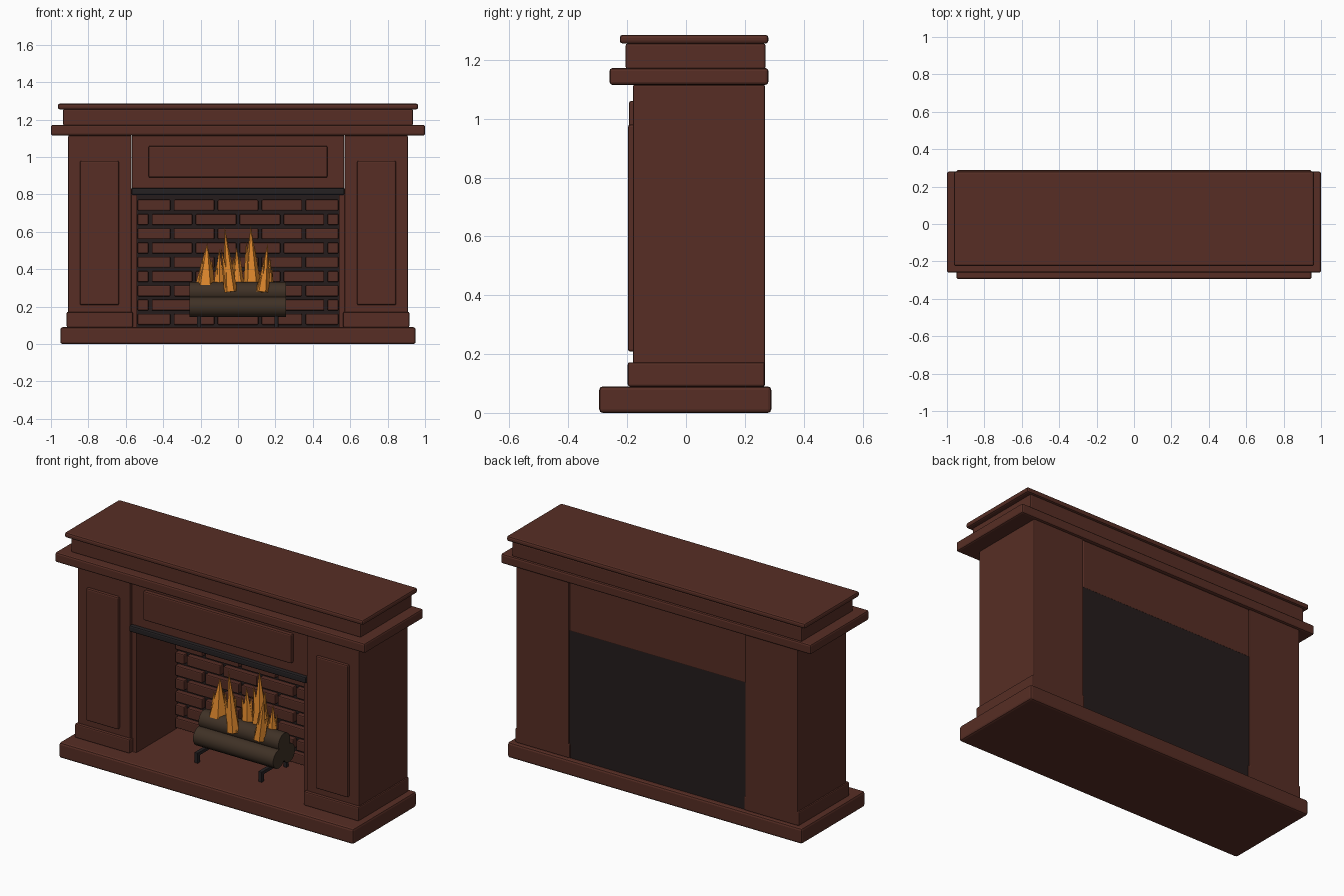
import bpy, bmesh, math, random
from mathutils import Vector, Matrix

random.seed(4)
cube = bpy.data.objects.get("Cube")
if cube:
    bpy.data.objects.remove(cube)


def material(name, r, g, b):
    m = bpy.data.materials.new(name)
    m.use_nodes = True
    m.diffuse_color = (r, g, b, 1)
    bsdf = m.node_tree.nodes["Principled BSDF"]
    bsdf.inputs["Base Color"].default_value = (r, g, b, 1)
    bsdf.inputs["Roughness"].default_value = 0.8
    return m


WOOD = material("mahogany wood", 0.095, 0.027, 0.018)
BRICK = material("brown brick", 0.09, 0.026, 0.018)
SOOT = material("soot black", 0.018, 0.012, 0.012)
IRON = material("dark iron", 0.018, 0.015, 0.016)
BARK = material("log bark", 0.05, 0.031, 0.019)
FLAME = material("flame orange", 0.72, 0.24, 0.025)


def finish(name, bm, mat):
    bmesh.ops.recalc_face_normals(bm, faces=bm.faces)
    mesh = bpy.data.meshes.new(name)
    bm.to_mesh(mesh)
    bm.free()
    mesh.materials.append(mat)
    ob = bpy.data.objects.new(name, mesh)
    bpy.context.collection.objects.link(ob)
    return ob


def boxes(name, spans, mat, bevel=0.008):
    """One object from boxes given as (x range, y range, z range)."""
    bm = bmesh.new()
    for span in spans:
        mid = Vector([(a + b) / 2 for a, b in span])
        size = [b - a for a, b in span]
        bmesh.ops.create_cube(bm, size=1, matrix=Matrix.Translation(mid) @ Matrix.Diagonal((*size, 1)))
    ob = finish(name, bm, mat)
    if bevel:
        mod = ob.modifiers.new("soft edges", "BEVEL")
        mod.width = bevel
        mod.segments = 2
    return ob


def tapered(bm, start, end, r1, r2, sides):
    """Cylinder or cone running between two points."""
    start, end = Vector(start), Vector(end)
    axis = end - start
    turn = axis.to_track_quat("Z", "Y").to_matrix().to_4x4()
    bmesh.ops.create_cone(bm, cap_ends=True, segments=sides, radius1=r1, radius2=r2,
                          depth=axis.length, matrix=Matrix.Translation((start + end) / 2) @ turn)


# Hearth slab and stacked mantel
boxes("hearth_base", [((-0.95, 0.95), (-0.295, 0.29), (0, 0.09))], WOOD, 0.012)
boxes("mantel_shelf", [((-1, 1), (-0.26, 0.28), (1.115, 1.172))], WOOD, 0.01)
boxes("mantel_frieze", [((-0.935, 0.935), (-0.205, 0.27), (1.17, 1.255))], WOOD, 0.006)
boxes("mantel_top", [((-0.963, 0.963), (-0.225, 0.28), (1.255, 1.285))], WOOD, 0.01)

# Piers, mirrored on both sides
for side, s in (("left", 1), ("right", -1)):
    def across(a, b):
        return tuple(sorted((s * a, s * b)))
    boxes(side + "_pier", [(across(0.57, 0.908), (-0.18, 0.268), (0.09, 1.115))], WOOD, 0.005)
    boxes(side + "_plinth", [(across(0.562, 0.916), (-0.198, 0.268), (0.09, 0.172))], WOOD, 0.007)
    boxes(side + "_pier_panel", [(across(0.637, 0.845), (-0.197, -0.17), (0.208, 0.98))], WOOD, 0.008)
    boxes(side + "_firebox_wall", [(across(0.54, 0.572), (-0.165, 0.25), (0.088, 0.82))], WOOD, 0)

# Header above the opening
boxes("header", [((-0.568, 0.568), (-0.17, 0.262), (0.83, 1.115))], WOOD, 0.005)
boxes("header_panel", [((-0.478, 0.478), (-0.194, -0.165), (0.89, 1.06))], WOOD, 0.008)
boxes("iron_lintel", [((-0.57, 0.57), (-0.192, -0.155), (0.798, 0.835))], IRON, 0.008)
boxes("firebox_ceiling", [((-0.568, 0.568), (-0.155, 0.25), (0.8, 0.832))], SOOT, 0)
boxes("firebox_back", [((-0.57, 0.57), (0.215, 0.26), (0.088, 0.832))], SOOT, 0)

# Staggered bricks on the back wall
bricks = []
rows, pitch, length, edge, joint = 9, 0.0763, 0.235, 0.537, 0.009
for row in range(rows):
    z = 0.103 + row * pitch
    shift = 0 if row % 2 == 0 else length / 2
    for i in range(-3, 4):
        mid = i * length + shift
        x1 = max(mid - length / 2 + joint, -edge)
        x2 = min(mid + length / 2 - joint, edge)
        if x2 - x1 > 0.02:
            bricks.append(((x1, x2), (0.185, 0.22), (z, z + pitch - 2 * joint)))
boxes("back_wall_bricks", bricks, BRICK, 0.006)

# Andirons under the logs
andirons = []
for x in (-0.208, 0.205):
    wide = (x - 0.011, x + 0.011)
    andirons.append((wide, (-0.09, 0.16), (0.13, 0.15)))
    for y in (-0.09, 0.138):
        andirons.append((wide, (y, y + 0.022), (0.088, 0.15)))
boxes("andirons", andirons, IRON, 0.003)

# Stacked logs
for name, y, z in (("front_log", 0.01, 0.199), ("rear_log", 0.105, 0.199), ("upper_log", 0.06, 0.278)):
    bm = bmesh.new()
    tapered(bm, (-0.26, y, z), (0.257, y, z), 0.054, 0.054, 14)
    log = finish(name, bm, BARK)
    bpy.ops.object.select_all(action="DESELECT")
    log.select_set(True)
    bpy.context.view_layer.objects.active = log
    bpy.ops.object.shade_smooth_by_angle(angle=math.radians(35))

# Flames: each is a main tongue with two shorter leaning tongues
bm = bmesh.new()
flames = [  # base x, base y, base z, tip x, tip z, radius
    (-0.175, 0.07, 0.31, -0.165, 0.54, 0.055),
    (-0.04, 0.015, 0.28, -0.072, 0.63, 0.038),
    (-0.10, 0.08, 0.31, -0.10, 0.51, 0.035),
    (0.0, 0.09, 0.31, -0.008, 0.52, 0.038),
    (0.075, 0.10, 0.31, 0.068, 0.63, 0.05),
    (0.13, 0.015, 0.28, 0.16, 0.54, 0.036),
    (0.165, 0.08, 0.31, 0.17, 0.47, 0.028),
]
for x, y, z, tip_x, tip_z, r in flames:
    tapered(bm, (x, y, z), (tip_x, y, tip_z), r, 0, 6)
    for lean in (-1, 1):
        top = z + (tip_z - z) * random.uniform(0.6, 0.8)
        tapered(bm, (x + lean * r * 0.3, y, z), (tip_x + lean * r * 0.5, y + lean * 0.02, top), r * 0.65, 0, 5)
finish("flames", bm, FLAME)
